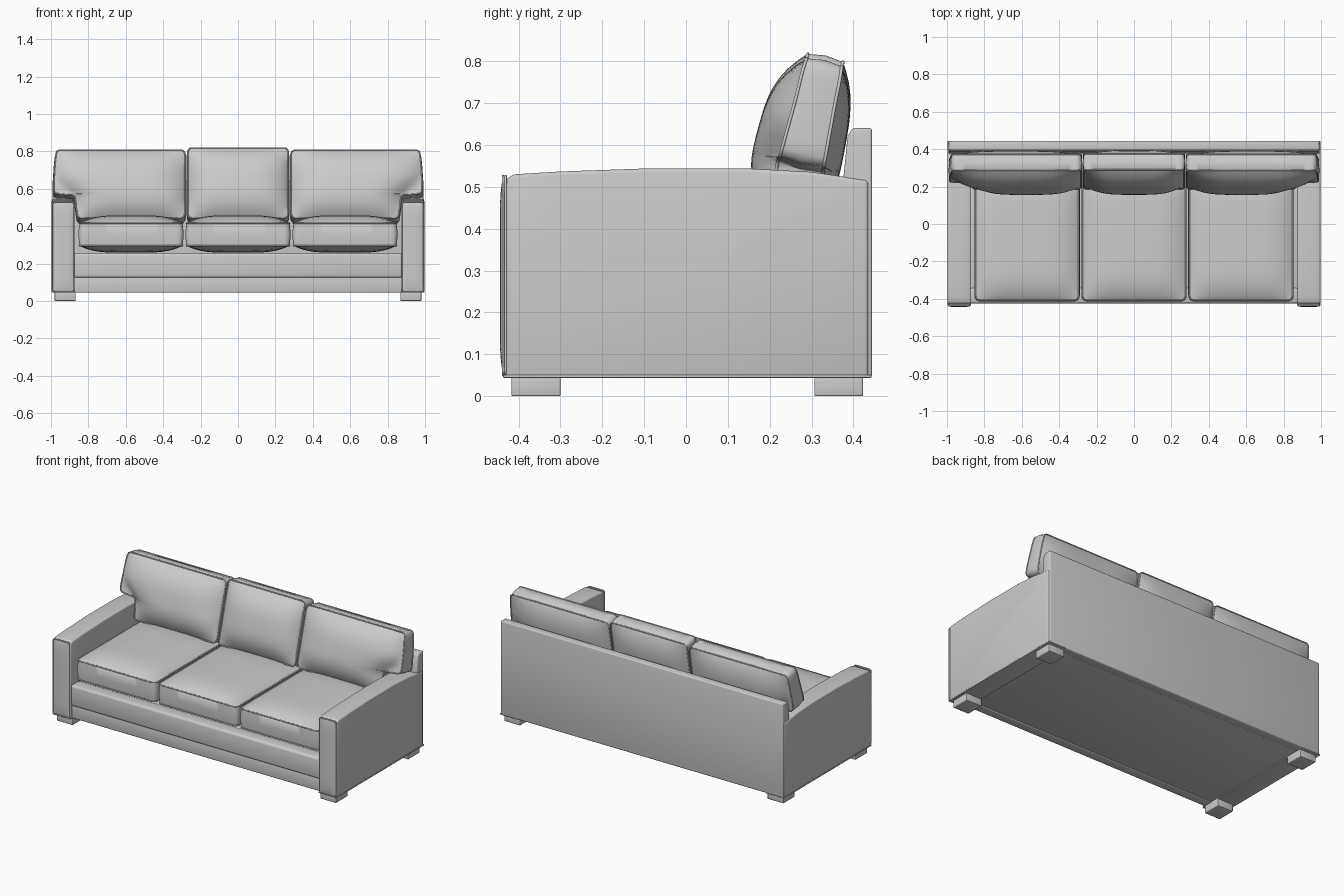
import bpy, bmesh, math
from mathutils import Matrix, Vector

if "Cube" in bpy.data.objects:
    bpy.data.objects.remove(bpy.data.objects["Cube"])

fabric = bpy.data.materials.new("grey fabric")
fabric.diffuse_color = (0.6, 0.6, 0.6, 1)
fabric.use_nodes = True
fabric.node_tree.nodes["Principled BSDF"].inputs["Base Color"].default_value = fabric.diffuse_color


def finish(name, bm, angle=40):
    bmesh.ops.recalc_face_normals(bm, faces=bm.faces)
    me = bpy.data.meshes.new(name)
    bm.to_mesh(me)
    bm.free()
    ob = bpy.data.objects.new(name, me)
    bpy.context.collection.objects.link(ob)
    me.materials.append(fabric)
    bpy.ops.object.select_all(action='DESELECT')
    ob.select_set(True)
    bpy.context.view_layer.objects.active = ob
    bpy.ops.object.shade_smooth_by_angle(angle=math.radians(angle))
    return ob


def extrude(name, profile, x0, x1, bevel):
    """Solid from a (y, z) profile extruded along x, with rounded edges."""
    bm = bmesh.new()
    a = [bm.verts.new((x0, y, z)) for y, z in profile]
    b = [bm.verts.new((x1, y, z)) for y, z in profile]
    n = len(profile)
    bm.faces.new(a)
    bm.faces.new(b[::-1])
    for i in range(n):
        bm.faces.new((a[i], b[i], b[(i + 1) % n], a[(i + 1) % n]))
    bmesh.ops.recalc_face_normals(bm, faces=bm.faces)
    sharp = [e for e in bm.edges if e.calc_face_angle(0) > math.radians(35)]
    bmesh.ops.bevel(bm, geom=sharp, offset=bevel, segments=3, profile=0.5, affect='EDGES')
    return finish(name, bm)


def box(name, x0, x1, y0, y1, z0, z1, bevel):
    return extrude(name, [(y0, z0), (y1, z0), (y1, z1), (y0, z1)], x0, x1, bevel)


def piping(name, points, radius):
    cu = bpy.data.curves.new(name, 'CURVE')
    cu.dimensions = '3D'
    cu.bevel_depth = radius
    cu.bevel_resolution = 2
    sp = cu.splines.new('POLY')
    sp.points.add(len(points) - 1)
    for p, co in zip(sp.points, points):
        p.co = (*co, 1)
    sp.use_cyclic_u = True
    ob = bpy.data.objects.new(name, cu)
    bpy.context.collection.objects.link(ob)
    cu.materials.append(fabric)
    bpy.ops.object.select_all(action='DESELECT')
    ob.select_set(True)
    bpy.context.view_layer.objects.active = ob
    bpy.ops.object.convert(target='MESH')
    bpy.ops.object.shade_smooth()


def cushion(name, rows, crown_edge, half, crowns, mat, power=4, puff=0.006, pipe=0.004, cols=20):
    """Box cushion: rows of (v, u0, u1), crowned on both faces, piped at both seams."""
    bm = bmesh.new()
    length = rows[-1][0]
    S = [0.5 - 0.5 * math.cos(math.pi * i / cols) for i in range(cols + 1)]
    S = [0.5 * s + 0.5 * i / cols for i, s in enumerate(S)]
    grids, flat = [], []
    for side, crown in zip((1, -1), crowns):
        grid = []
        for v, u0, u1 in rows:
            t = v / length
            c0, c1 = crown_edge(v)
            line = []
            for s in S:
                u = u0 + (u1 - u0) * s
                k = min(1, abs(2 * (u - c0) / (c1 - c0) - 1))
                bulge = (1 - k ** 4) * (1 - abs(2 * t - 1) ** power)
                w = side * (half[0] + (half[1] - half[0]) * t + crown * bulge)
                line.append(bm.verts.new(mat @ Vector((u, v, w))))
                if side == 1:
                    flat.append((u, v))
            grid.append(line)
        for r in range(len(rows) - 1):
            for c in range(cols):
                bm.faces.new((grid[r][c], grid[r][c + 1], grid[r + 1][c + 1], grid[r + 1][c]))
        grids.append(grid)
    # side band, slightly puffed between the seams
    R = len(rows) - 1
    ring = ([(0, c) for c in range(cols)] + [(r, cols) for r in range(R)]
            + [(R, c) for c in range(cols, 0, -1)] + [(r, 0) for r in range(R, 0, -1)])
    n = len(ring)
    P = [Vector(flat[r * (cols + 1) + c]) for r, c in ring]
    front, back = ([g[r][c] for r, c in ring] for g in grids)
    mid = []
    for i in range(n):
        d = (P[(i + 1) % n] - P[i - 1]).normalized()
        q = P[i] + Vector((d.y, -d.x)) * puff
        mid.append(bm.verts.new(mat @ Vector((q.x, q.y, 0))))
    for a, b in ((front, mid), (mid, back)):
        for i in range(n):
            j = (i + 1) % n
            bm.faces.new((a[i], a[j], b[j], b[i]))
    seams = [[v.co.copy() for v in loop] for loop in (front, back)]
    finish(name, bm, 50)
    for label, seam in zip(("front", "rear"), seams):
        piping(f"{name}_{label}_piping", seam, pipe)


def rounded_rows(u0, u1, length, r, n=14):
    vs = [r * (1 - math.cos(a * math.pi / 8)) for a in range(4)]
    vs = vs + [r + (length - 2 * r) * i / n for i in range(n + 1)] + [length - v for v in vs[::-1]]
    rows = []
    for v in vs:
        e = max(0, r - min(v, length - v))
        inset = r - math.sqrt(max(0, r * r - e * e))
        rows.append((v, u0 + inset, u1 - inset))
    return rows


def frame(u, v, w, origin):
    m = Matrix((u, v, w)).transposed().to_4x4()
    m.translation = origin
    return m


# base: deck, lower panel and rounded front rail
box("base_deck", -0.88, 0.88, -0.40, 0.42, 0.05, 0.25, 0.005)
box("lower_front_panel", -0.88, 0.88, -0.418, -0.36, 0.045, 0.128, 0.005)
box("front_rail", -0.88, 0.88, -0.425, -0.34, 0.124, 0.256, 0.014)

# back panel across the full width
extrude("back_panel", [(0.385, 0.046), (0.445, 0.046), (0.445, 0.641), (0.398, 0.641),
                       (0.386, 0.62), (0.376, 0.52)], -0.991, 0.991, 0.007)

# arms with a gently arched top and a piped front panel
arm = [(-0.432, 0.045), (0.436, 0.045), (0.436, 0.516), (0.38, 0.524), (0.3, 0.536), (0.15, 0.544),
       (-0.1, 0.544), (-0.3, 0.537), (-0.415, 0.53), (-0.432, 0.515)]
for side, sx in (("left", -1), ("right", 1)):
    x0, x1 = sorted((sx * 0.873, sx * 0.996))
    extrude(f"{side}_arm", arm, x0, x1, 0.009)
    box(f"{side}_arm_bottom_welt", x0 - 0.002, x1 + 0.002, -0.437, 0.443, 0.044, 0.051, 0.002)
    cushion(f"{side}_arm_front_panel", rounded_rows(-0.058, 0.058, 0.475, 0.012),
            lambda v: (-0.058, 0.058), (0.003, 0.003), (0.008, 0),
            frame((1, 0, 0), (0, 0, 1), (0, -1, 0), (sx * 0.9345, -0.434, 0.051)),
            power=8, puff=0.001, pipe=0.003, cols=10)
    # feet
    for end, y0, y1 in (("front", -0.417, -0.30), ("back", 0.307, 0.423)):
        a, b = sorted((sx * 0.868, sx * 0.98))
        box(f"{end}_{side}_foot", a, b, y0, y1, 0.0, 0.05, 0.004)

# seat cushions
for name, cx in (("left", -0.572), ("middle", 0), ("right", 0.572)):
    cushion(f"{name}_seat_cushion", rounded_rows(-0.276, 0.276, 0.68, 0.025),
            lambda v: (-0.276, 0.276), (0.06, 0.06), (0.042, 0.038),
            frame((1, 0, 0), (0, 1, 0), (0, 0, 1), (cx, -0.408, 0.356)), power=6)

# back cushions, leaning back
tilt = math.radians(12.8)
up = (0, math.sin(tilt), math.cos(tilt))
fwd = (0, -math.cos(tilt), math.sin(tilt))
base = (0, 0.247, 0.43)
cushion("middle_back_cushion", rounded_rows(-0.268, 0.268, 0.388, 0.02),
        lambda v: (-0.268, 0.268), (0.06, 0.043), (0.068, 0.042),
        frame((1, 0, 0), up, fwd, base), power=3)

# outer back cushions: T-shaped, with a wing resting over the arm
outer = [(0, .845), (.008, .858), (.03, .862), (.055, .865), (.08, .868), (.105, .871), (.12, .875),
         (.127, .89), (.134, .965), (.141, .98), (.155, .985), (.18, .986), (.21, .985), (.24, .983),
         (.27, .981), (.30, .979), (.33, .976), (.355, .973), (.37, .968), (.377, .955)]


def wing_rows():
    rows = []
    for v, u1 in outer:
        e = min(v, 0.377 - v)
        rows.append((v, 0.282 + 0.02 * max(0, 1 - e / 0.02) ** 2, u1))
    return rows


def wing_crown(v):
    k = min(1, max(0, (v - 0.09) / 0.15))
    return 0.282, 0.865 + 0.115 * k * k * (3 - 2 * k)


for side, sx in (("left", -1), ("right", 1)):
    cushion(f"{side}_back_cushion", wing_rows(), wing_crown, (0.06, 0.043), (0.068, 0.042),
            frame((sx, 0, 0), up, fwd, base), power=3, cols=26)
